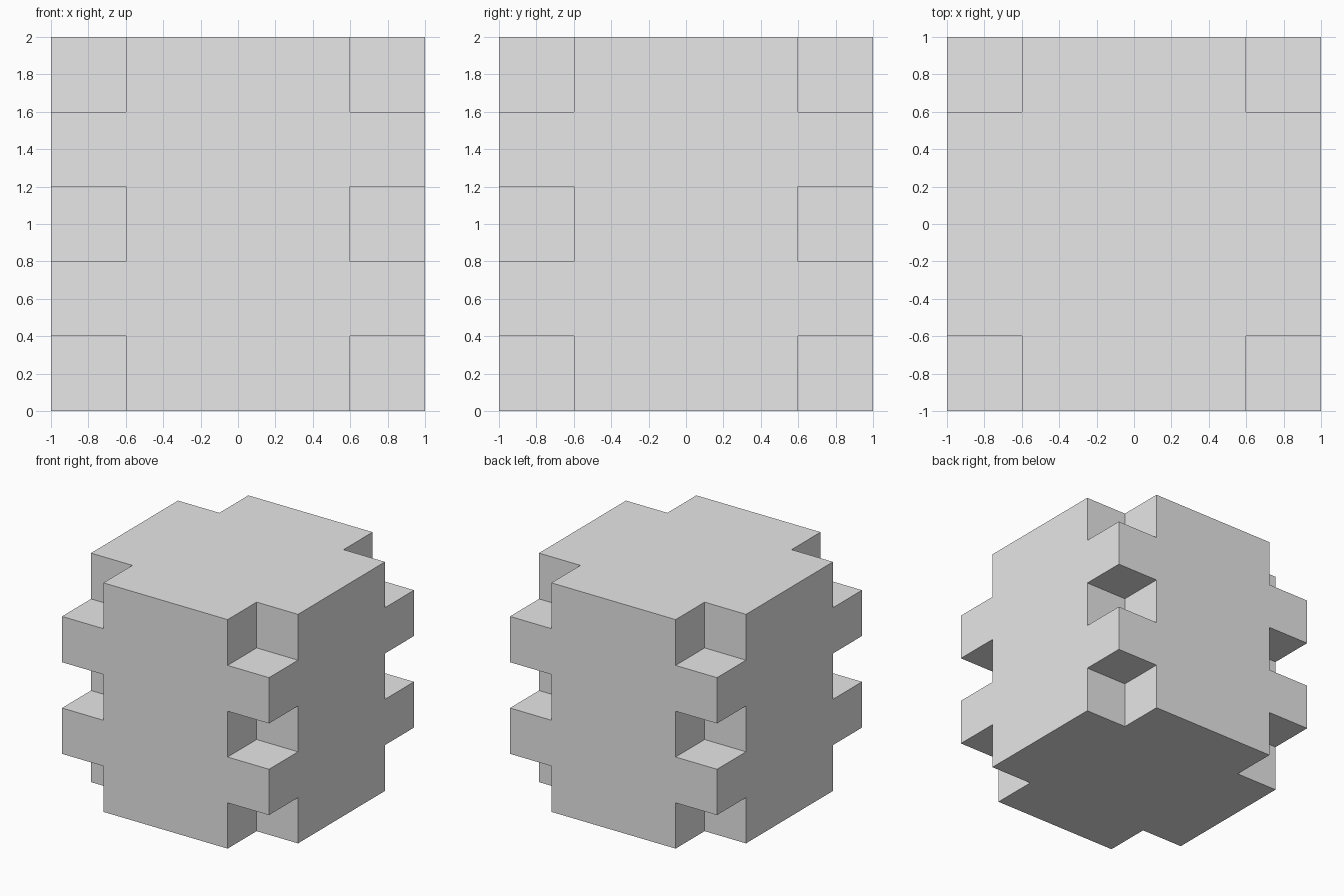
import bpy
import bmesh
from mathutils import Vector

cube = bpy.data.objects.get("Cube")
if cube:
    bpy.data.objects.remove(cube, do_unlink=True)

# Plain grey material
grey = bpy.data.materials.new("light grey")
grey.use_nodes = True
colour = (0.8, 0.8, 0.8, 1)
grey.diffuse_color = colour
grey.node_tree.nodes["Principled BSDF"].inputs["Base Color"].default_value = colour

# Block divisions: a core with corner columns, in five equal layers
SIDES = [-1, -0.6, 0.6, 1]
LEVELS = [0, 0.4, 0.8, 1.2, 1.6, 2]
CELLS = [(i, j, k) for i in range(3) for j in range(3) for k in range(5)]


def is_notch(i, j, k):
    """Corner cells are cut away on every other layer."""
    return i != 1 and j != 1 and k % 2 == 0


solid = {cell for cell in CELLS if not is_notch(*cell)}
bm = bmesh.new()
verts = {}


def vert(key):
    if key not in verts:
        i, j, k = key
        verts[key] = bm.verts.new(Vector((SIDES[i], SIDES[j], LEVELS[k])))
    return verts[key]


# Outer skin: one face wherever a solid cell meets empty space
for cell in CELLS:
    if cell not in solid:
        continue
    for axis in range(3):
        u, v = (axis + 1) % 3, (axis + 2) % 3
        for side in (0, 1):
            neighbour = list(cell)
            neighbour[axis] += 2 * side - 1
            if tuple(neighbour) in solid:
                continue
            ring = []
            for du, dv in ((0, 0), (1, 0), (1, 1), (0, 1)):
                key = list(cell)
                key[axis] += side
                key[u] += du
                key[v] += dv
                ring.append(vert(tuple(key)))
            bm.faces.new(ring if side else ring[::-1])

# Merge coplanar faces into clean flat sides
bmesh.ops.dissolve_limit(bm, angle_limit=0.01, verts=bm.verts[:], edges=bm.edges[:])
bmesh.ops.recalc_face_normals(bm, faces=bm.faces[:])

mesh = bpy.data.meshes.new("notched_block")
bm.to_mesh(mesh)
bm.free()
mesh.materials.append(grey)
block = bpy.data.objects.new("notched_block", mesh)
bpy.context.collection.objects.link(block)
